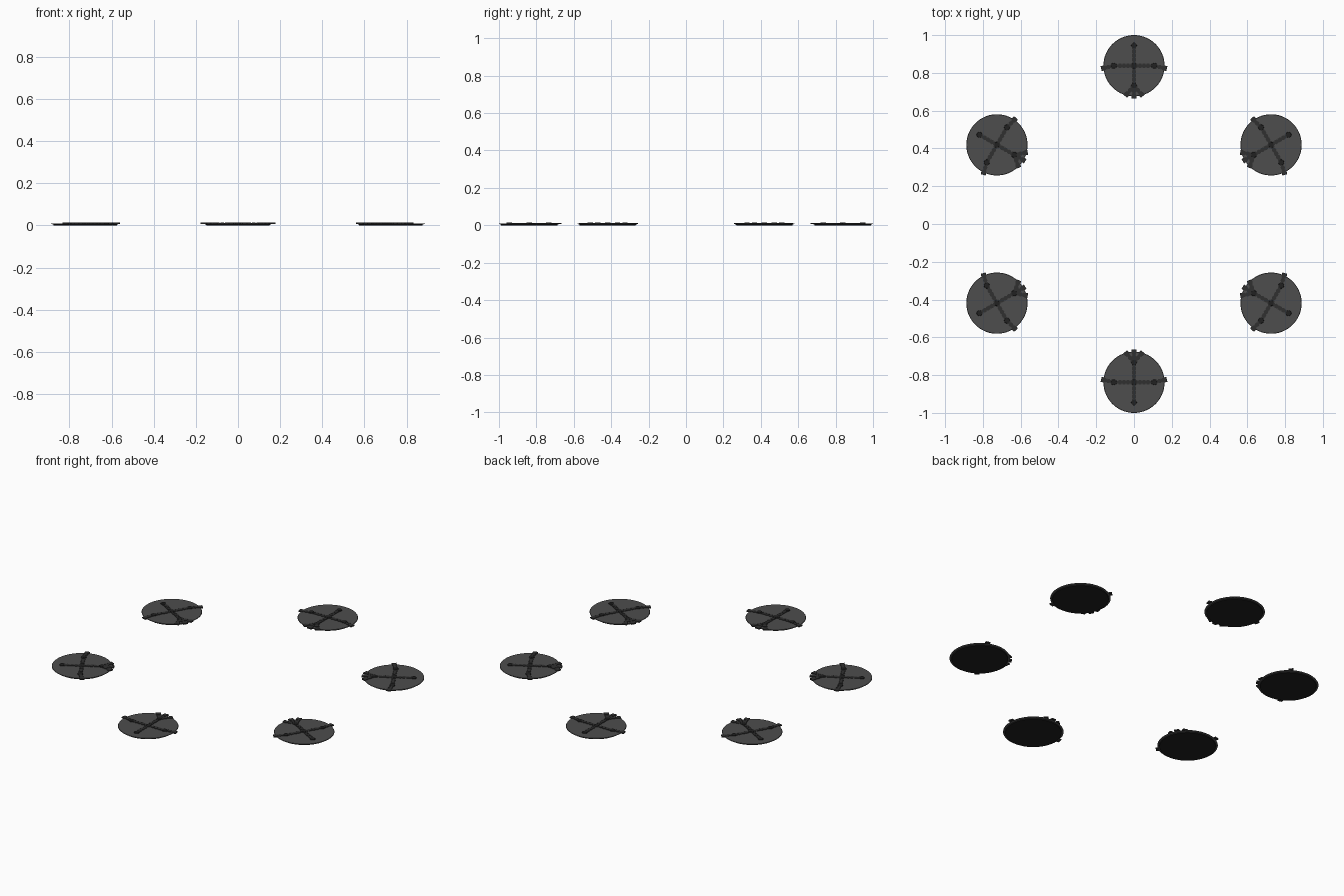
import bpy, bmesh, math
from mathutils import Matrix, Vector

if "Cube" in bpy.data.objects:
    bpy.data.objects.remove(bpy.data.objects["Cube"])

def mat(name, v):
    m = bpy.data.materials.new(name)
    m.diffuse_color = (v, v, v, 1)
    m.use_nodes = True
    m.node_tree.nodes["Principled BSDF"].inputs["Base Color"].default_value = m.diffuse_color
    return m

GREY, DARK, BLACK = mat("dark_grey", 0.075), mat("charcoal", 0.03), mat("black", 0.015)
R = 0.838   # ring radius of pad centres

def make(name, bm, material):
    me = bpy.data.meshes.new(name)
    bm.to_mesh(me)
    bm.free()
    me.materials.append(material)
    ob = bpy.data.objects.new(name, me)
    bpy.context.collection.objects.link(ob)
    return ob

def disc(bm, x, y, z0, z1, r0, r1, n):
    bmesh.ops.create_cone(bm, cap_ends=True, segments=n, radius1=r0, radius2=r1,
                          depth=z1 - z0, matrix=Matrix.Translation((x, y, (z0 + z1) / 2)))

def bar(bm, a, b, w, z0, z1):
    a, b = Vector(a), Vector(b)
    d, c = b - a, (a + b) / 2
    m = (Matrix.Translation((c.x, c.y, (z0 + z1) / 2))
         @ Matrix.Rotation(math.atan2(d.y, d.x), 4, 'Z')
         @ Matrix.Diagonal((d.length, w, z1 - z0, 1)))
    bmesh.ops.create_cube(bm, size=1, matrix=m)

def chain(bm, a, b, links):
    # thin strap with raised links along it
    bar(bm, a, b, 0.015, 0.009, 0.0125)
    a, b = Vector(a), Vector(b)
    for i in range(links):
        p, q = a.lerp(b, (i + 0.15) / links), a.lerp(b, (i + 0.85) / links)
        bar(bm, p, q, 0.022, 0.010, 0.0135)

def base():
    bm = bmesh.new()
    disc(bm, 0, 0, 0, 0.006, 0.150, 0.152, 64)
    return bm

def plate():
    bm = bmesh.new()
    disc(bm, 0, 0, 0.005, 0.008, 0.154, 0.162, 64)
    disc(bm, 0, 0, 0.008, 0.0105, 0.162, 0.160, 64)
    return bm

JOINTS = [(0, 0), (0, 0.107), (0, -0.105), (0.107, 0), (-0.107, 0)]

def straps():
    bm = bmesh.new()
    for j in JOINTS[1:]:
        chain(bm, (0, 0), j, 5)
    # side straps bending towards the edge
    for s in (-1, 1):
        chain(bm, (s * 0.107, 0), (s * 0.165, -0.014), 3)
        chain(bm, (0, -0.105), (s * 0.042, -0.155), 3)
    chain(bm, (0, -0.105), (0, -0.163), 3)
    return bm

def clips():
    # end clips gripping the rim
    bm = bmesh.new()
    for a, b in [((0.157, -0.012), (0.174, -0.016)), ((-0.157, -0.012), (-0.174, -0.016)),
                 ((0.036, -0.148), (0.047, -0.161)), ((-0.036, -0.148), (-0.047, -0.161)),
                 ((0, -0.156), (0, -0.173))]:
        bar(bm, a, b, 0.027, 0.007, 0.0135)
    return bm

def studs():
    bm = bmesh.new()
    for x, y in JOINTS:
        disc(bm, x, y, 0.009, 0.0145, 0.0155, 0.014, 16)
    return bm

# six pads around the ring, fan of straps facing inward
for i in range(6):
    m = Matrix.Rotation(i * math.pi / 3, 4, 'Z') @ Matrix.Translation((0, R, 0))
    for name, fn, material in [("pad_base", base, BLACK), ("pad_plate", plate, GREY),
                               ("straps", straps, DARK), ("rim_clips", clips, DARK),
                               ("joint_studs", studs, BLACK)]:
        make(f"{name}_{i + 1}", fn(), material).matrix_world = m
